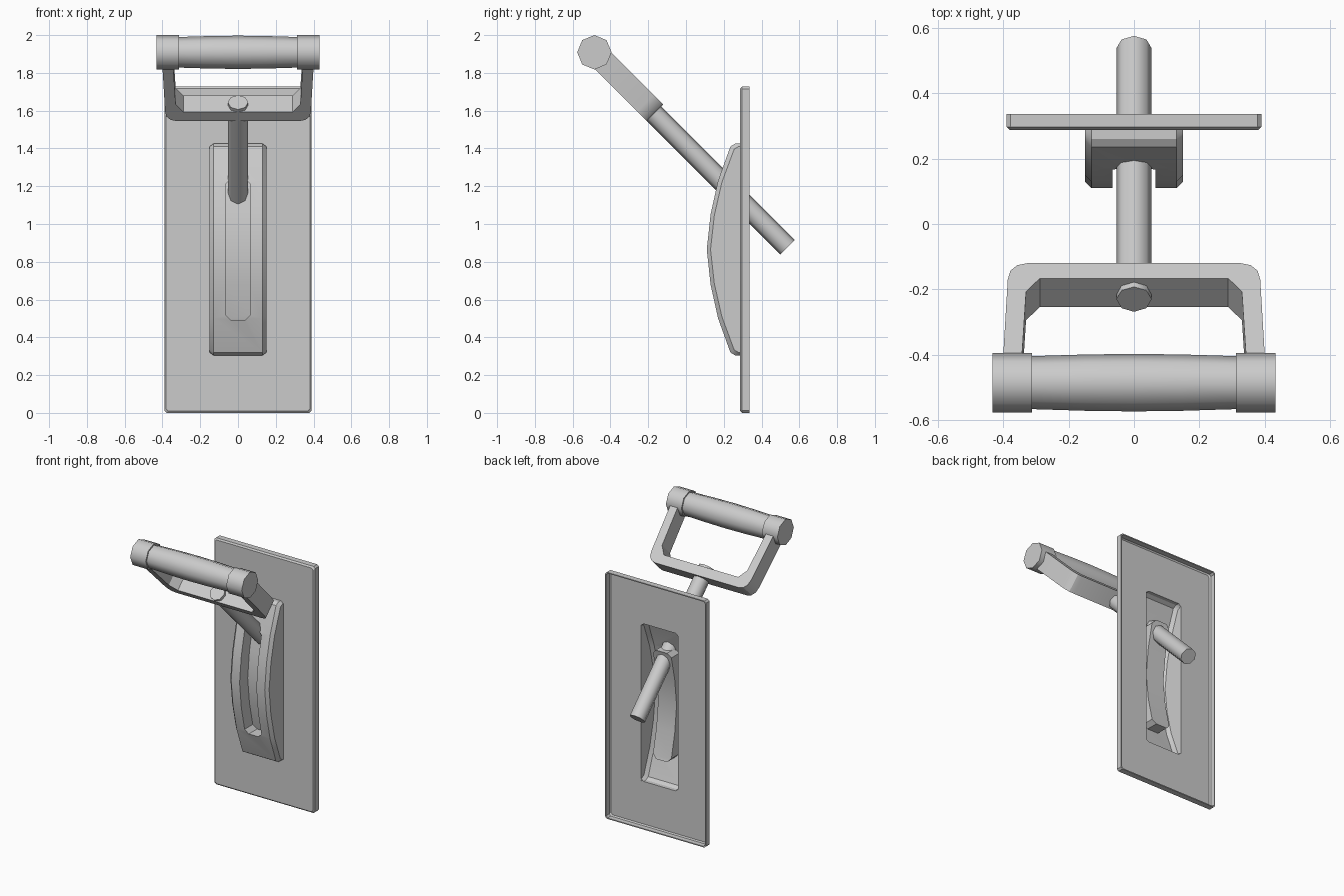
import bpy, bmesh, math
from mathutils import Vector

if "Cube" in bpy.data.objects:
    bpy.data.objects.remove(bpy.data.objects["Cube"])

S = math.sqrt(0.5)


def make(name, verts, faces, smooth=30):
    me = bpy.data.meshes.new(name)
    me.from_pydata([tuple(v) for v in verts], [], faces)
    bm = bmesh.new()
    bm.from_mesh(me)
    bmesh.ops.recalc_face_normals(bm, faces=bm.faces[:])
    bm.to_mesh(me)
    bm.free()
    ob = bpy.data.objects.new(name, me)
    bpy.context.collection.objects.link(ob)
    shade(ob, smooth)
    return ob


def select(ob):
    bpy.ops.object.select_all(action='DESELECT')
    ob.select_set(True)
    bpy.context.view_layer.objects.active = ob


def shade(ob, angle):
    select(ob)
    bpy.ops.object.shade_smooth_by_angle(angle=math.radians(angle))


def loft(name, rings, smooth=30):
    """Skin equal-length closed rings and cap both ends."""
    n = len(rings[0])
    verts = [p for r in rings for p in r]
    faces = [(k * n + i, k * n + (i + 1) % n, (k + 1) * n + (i + 1) % n, (k + 1) * n + i)
             for k in range(len(rings) - 1) for i in range(n)]
    faces += [tuple(range(n)), tuple(range(len(verts) - n, len(verts)))]
    return make(name, verts, faces, smooth)


def lathe(name, profile, origin, axis, up, sides=8):
    """Revolve (distance, radius) pairs about an axis, one corner pointing up."""
    o, a, u = Vector(origin), Vector(axis), Vector(up)
    v = a.cross(u)
    rings = [[o + a * t + r * (u * math.cos(k * math.tau / sides) + v * math.sin(k * math.tau / sides))
              for k in range(sides)] for t, r in profile]
    return loft(name, rings, 50)


def cut(target, cutter, remove=False):
    cutter.hide_render = True
    select(target)
    m = target.modifiers.new("cut", 'BOOLEAN')
    m.operation, m.solver, m.object = 'DIFFERENCE', 'EXACT', cutter
    bpy.ops.object.modifier_apply(modifier=m.name)
    if remove:
        bpy.data.objects.remove(cutter)


ZC = 0.865
ARC = [(0.26, 0.56), (0.235, 0.545), (0.17, 0.365), (0.13, 0.185), (0.11, 0.0)]
ARC += [(y, -z) for y, z in ARC[-2::-1]]


def dome(name, w, back, offset=0.0, inset=0.0, c=0.02):
    """Bowed block with chamfered sides, its front pushed back by offset."""
    rings = []
    for x, pull in ((-w, c), (-w + c, 0), (w - c, 0), (w, c)):
        s = 1 - (inset + pull * 0.7) / 0.56
        ring = [(x, y + pull + offset, ZC + z * s) for y, z in ARC]
        ring += [(x, back, ZC - 0.56 * s), (x, back, ZC + 0.56 * s)]
        rings.append(ring)
    return loft(name, rings)


def slot_column(name, w, h, y0, y1):
    """Long slot outline with clipped ends, extruded along y."""
    c = 0.028
    q = [(w - c, h), (w, h - c), (w, c - h), (w - c, -h)]
    q += [(-x, z) for x, z in q[::-1]]
    return loft(name, [[(x, y, ZC + z) for x, z in q] for y in (y0, y1)])


def slab(name, layers, c=0.012):
    """Upright plate with clipped corners from (y, inset) layers."""
    rings = []
    for y, d in layers:
        x, lo, hi = 0.39 - d, d, 1.727 - d
        rings.append([(-x, y, lo + c), (-x + c, y, lo), (x - c, y, lo), (x, y, lo + c),
                      (x, y, hi - c), (x - c, y, hi), (-x + c, y, hi), (-x, y, hi - c)])
    return loft(name, rings)


# Curved housing: thin shell with a recessed slot channel
housing = dome("slot_housing", 0.15, 0.293)
cavity = dome("cavity_cutter", 0.142, 0.42, 0.008, 0.008)
opening = dome("opening_cutter", 0.142, 0.42, 0.008, 0.008, 0.005)
ridge = slot_column("ridge_cutter", 0.071, 0.381, 0.0, 0.38)
cut(ridge, dome("ridge_back", 0.2, 0.5, 0.096), True)
cut(cavity, ridge, True)
cut(housing, cavity, True)
slot = slot_column("slot_cutter", 0.065, 0.375, 0.0, 0.38)
cut(slot, dome("slot_floor", 0.2, 0.5, 0.09), True)
cut(housing, slot, True)
shade(housing, 30)

# Back plate: shallow tray with a turned-back rim, open behind the housing
plate = slab("back_plate", ((0.287, 0.01), (0.297, 0), (0.337, 0)))
cut(plate, slab("tray_cutter", ((0.294, 0.015), (0.302, 0.007), (0.4, 0.007))), True)
cut(plate, opening, True)
shade(plate, 50)

# Lever rod leaning at 45 degrees through the slot
low = Vector((0, 0.537, 0.877))
lathe("lever_rod", [(0, 0.054), (1.085, 0.054)], low, (0, -S, S), (0, S, S))

# U-shaped bracket lying in the lever's tilted plane
half = [(0.325, 1.239), (0.357, 1.248), (0.378, 1.272), (0.386, 1.31), (0.402, 1.69),
        (0.345, 1.69), (0.33, 1.362), (0.288, 1.305)]
outline = half + [(-x, u) for x, u in half[::-1]]
loft("handle_bracket", [[(x, (n - u) * S, (n + u) * S) for x, u in outline]
                        for n in (0.946, 1.07)], 30)

# Barrel grip and its two end caps
mid = (0, -0.485, 1.909)
lathe("grip", [(-0.35, 0.080), (-0.31, 0.081), (-0.15, 0.086), (0, 0.088), (0.15, 0.086),
               (0.31, 0.081), (0.35, 0.080)], mid, (1, 0, 0), (0, 0, 1))
for side, label in ((-1, "left"), (1, "right")):
    lathe("grip_cap_" + label, [(0.312 * side, 0.091), (0.432 * side, 0.091)],
          mid, (1, 0, 0), (0, 0, 1))
